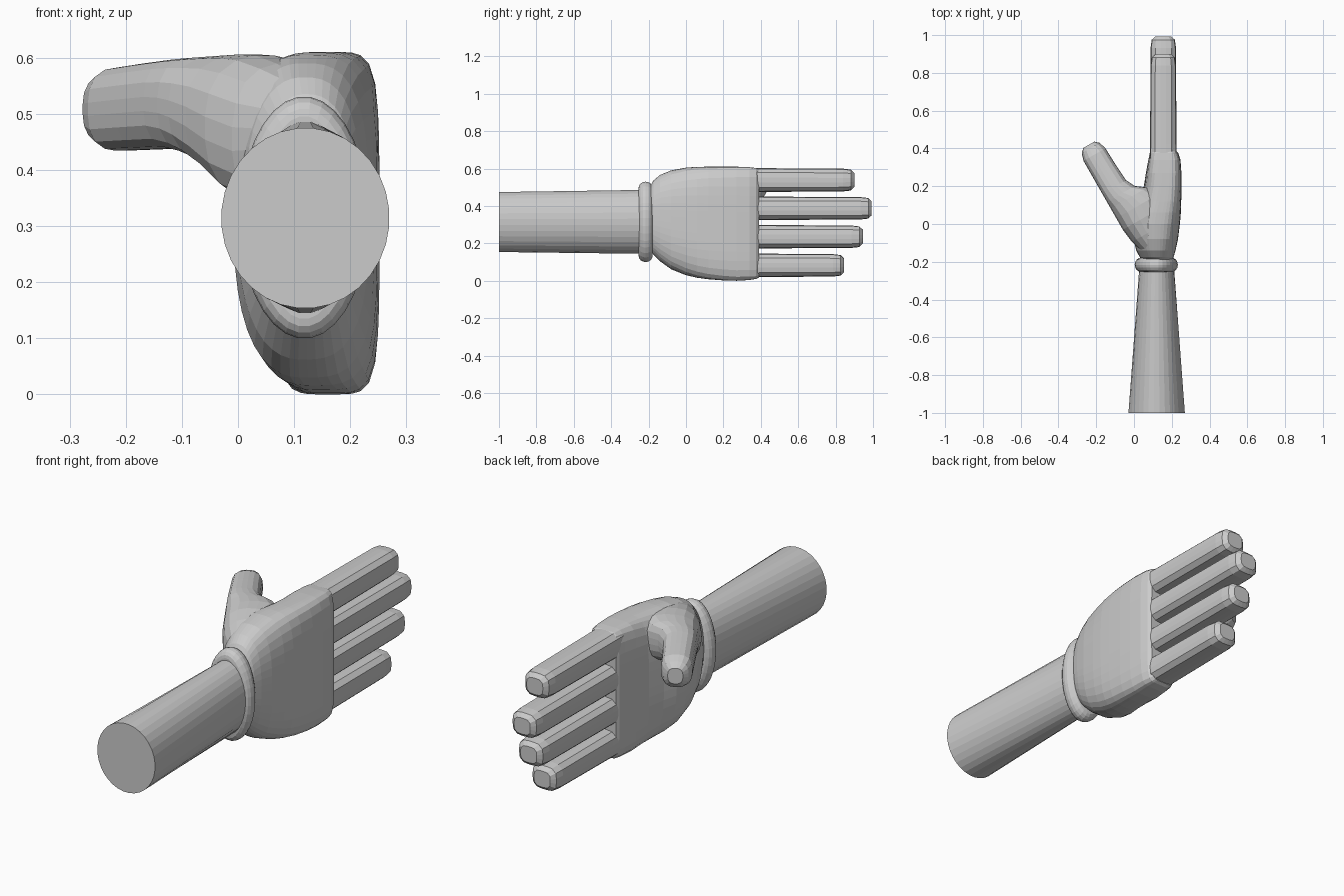
import bpy, bmesh, math
from mathutils import Vector


def profile(ru, rv, n_left, n_right, sides):
    """Superellipse outline whose two u halves can have different squareness."""
    pts = []
    for i in range(sides):
        t = 2 * math.pi * (i + 0.5) / sides
        c, s = math.cos(t), math.sin(t)
        n = n_right if c > 0 else n_left
        r = (abs(c) ** n + abs(s) ** n) ** (-1 / n)
        pts.append((ru * c * r, rv * s * r))
    return pts


def loft(name, sections, u=(1, 0, 0), sides=24):
    """Sections are (centre, half u, half z, left power, right power)."""
    u = Vector(u)
    bm = bmesh.new()
    rings = []
    for centre, ru, rz, nl, nr in sections:
        rings.append([bm.verts.new(Vector(centre) + u * a + Vector((0, 0, b)))
                      for a, b in profile(ru, rz, nl, nr, sides)])
    for r0, r1 in zip(rings, rings[1:]):
        for i in range(sides):
            j = (i + 1) % sides
            bm.faces.new((r0[i], r0[j], r1[j], r1[i]))
    bm.faces.new(rings[0][::-1])
    bm.faces.new(rings[-1])
    bmesh.ops.recalc_face_normals(bm, faces=bm.faces)
    mesh = bpy.data.meshes.new(name)
    bm.to_mesh(mesh)
    bm.free()
    obj = bpy.data.objects.new(name, mesh)
    bpy.context.collection.objects.link(obj)
    return obj


def spans(y, x0, x1, z0, z1, nl, nr):
    return (((x0 + x1) / 2, y, (z0 + z1) / 2), (x1 - x0) / 2, (z1 - z0) / 2, nl, nr)


# Tapered forearm
loft("forearm", [spans(-1.0, -0.03, 0.27, 0.153, 0.475, 2, 2),
                 spans(-0.2, 0.03, 0.21, 0.143, 0.487, 2, 2)], sides=32)

# Rounded wrist band
band = []
for k in range(9):
    a = math.pi * k / 8
    grow = 0.035 * math.sin(a)
    band.append(((0.118, -0.216 - 0.038 * math.cos(a), 0.315),
                 0.08 + grow, 0.181 + grow, 2, 2))
loft("wrist_band", band, sides=32)

# Palm: full heel, flatter towards the knuckles
loft("palm", [
    spans(-0.195, 0.045, 0.200, 0.180, 0.500, 2.2, 2.4),
    spans(-0.175, 0.030, 0.210, 0.140, 0.535, 2.2, 2.5),
    spans(-0.140, 0.012, 0.220, 0.105, 0.565, 2.3, 2.7),
    spans(-0.080, -0.003, 0.233, 0.062, 0.590, 2.4, 3),
    spans(0.000, -0.008, 0.243, 0.030, 0.605, 2.5, 3.5),
    spans(0.060, 0.005, 0.248, 0.016, 0.609, 2.6, 4),
    spans(0.120, 0.030, 0.250, 0.008, 0.610, 2.9, 4.5),
    spans(0.200, 0.052, 0.252, 0.002, 0.610, 3.5, 5),
    spans(0.270, 0.063, 0.251, 0.000, 0.610, 4.5, 5.5),
    spans(0.340, 0.076, 0.246, 0.004, 0.607, 6, 6),
    spans(0.375, 0.083, 0.235, 0.010, 0.603, 7, 7),
    spans(0.390, 0.090, 0.222, 0.018, 0.598, 7, 7),
], sides=48)

# Four fingers with chamfered tips
for name, z0, z1, tip in (("index_finger", 0.475, 0.602, 0.90),
                          ("middle_finger", 0.325, 0.450, 0.993),
                          ("ring_finger", 0.173, 0.298, 0.945),
                          ("little_finger", 0.020, 0.145, 0.845)):
    zc, h = (z0 + z1) / 2, (z1 - z0) / 2
    loft(name, [((0.155, y, zc), 0.070 * s, h * s, 3.6, 3.6)
                for y, s in ((0.33, 1.02), (0.42, 1.0), (tip - 0.06, 0.96),
                             (tip - 0.018, 0.88), (tip, 0.6))], sides=16)

# Thumb: sections along a slanted axis, flaring into the palm
d = Vector((-0.495, 0.869, 0))
n = Vector((0.869, 0.495, 0))
edge = Vector((-0.02, -0.10, 0))
thumb = []
for s, w0, w1, z0, z1, p in (
        (-0.07, 0.03, 0.20, 0.340, 0.570, 2.3),
        (0.00, 0.01, 0.23, 0.320, 0.590, 2.4),
        (0.08, 0.00, 0.25, 0.345, 0.604, 2.5),
        (0.15, 0.00, 0.26, 0.385, 0.606, 2.6),
        (0.21, 0.00, 0.225, 0.415, 0.603, 2.7),
        (0.25, 0.00, 0.170, 0.430, 0.600, 2.8),
        (0.30, 0.00, 0.145, 0.438, 0.597, 2.8),
        (0.40, 0.00, 0.138, 0.436, 0.590, 2.8),
        (0.50, 0.00, 0.134, 0.434, 0.582, 2.8),
        (0.54, 0.012, 0.122, 0.448, 0.568, 2.8),
        (0.56, 0.035, 0.100, 0.472, 0.545, 2.8)):
    c = edge + d * s + n * ((w0 + w1) / 2)
    c.z = (z0 + z1) / 2
    thumb.append((c, (w1 - w0) / 2, (z1 - z0) / 2, p, p))
loft("thumb", thumb, u=n, sides=20)
